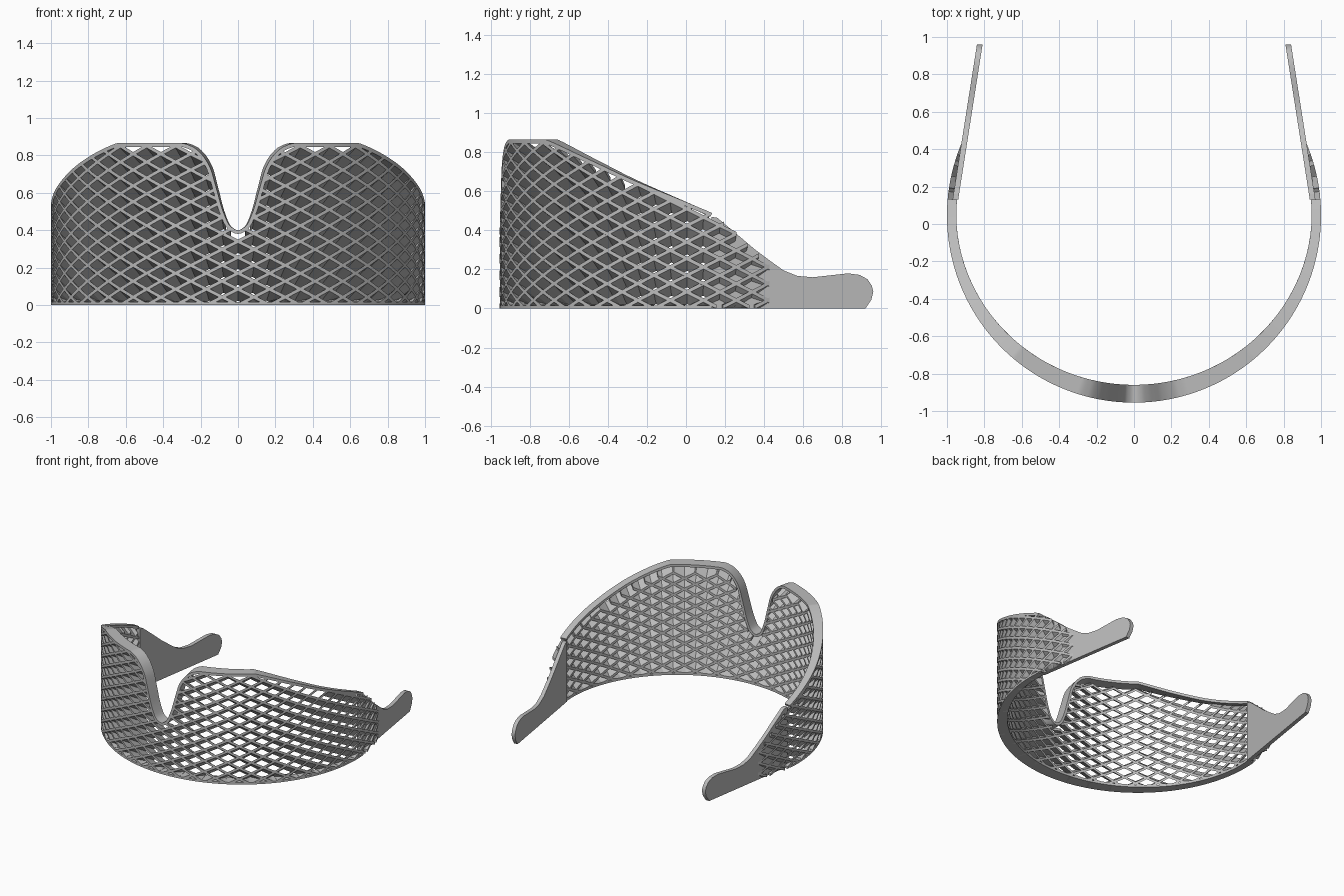
import bpy, bmesh, math

if "Cube" in bpy.data.objects:
    bpy.data.objects.remove(bpy.data.objects["Cube"])

CENTRE_Y = 0.045           # centre of the round band, radius 1
RIM_END, MESH_END = 1.66, 1.966   # angles from the front
PITCH_A, PITCH_Z = 0.17, 0.085    # lattice cell size
HALF, DROP = 0.010, 0.052         # strut half height, inward fall

# Upper edge of the band: angle from the front, height
EDGE = [(0, .40), (.04, .42), (.08, .50), (.115, .62), (.15, .735), (.2, .81),
        (.25, .848), (.31, .865), (.70, .865), (.73, .858), (.994, .765),
        (1.24, .662), (1.575, .525), (1.676, .48), (1.777, .40), (1.881, .31),
        (1.966, .25)]
# Upper edge of a side arm: y, height
ARM = [(.13, .47), (.16, .465), (.25, .39), (.35, .305), (.43, .245), (.5, .195),
       (.57, .167), (.65, .160), (.74, .170), (.83, .180), (.89, .172),
       (.93, .150), (.953, .115), (.96, .085), (.95, .045), (.92, 0), (.13, 0)]

grey = bpy.data.materials.new("light grey plastic")
grey.use_nodes = True
colour = (0.5, 0.5, 0.5, 1)
grey.diffuse_color = colour
grey.node_tree.nodes["Principled BSDF"].inputs["Base Color"].default_value = colour


def edge_height(a):
    """Smooth height of the upper edge at an angle."""
    a = min(abs(a), MESH_END)
    n = len(EDGE)

    def slope(i):
        if i == 0:
            return 0
        p, q = EDGE[max(i - 1, 0)], EDGE[min(i + 1, n - 1)]
        l = (EDGE[i][1] - p[1]) / max(EDGE[i][0] - p[0], 1e-6)
        r = (q[1] - EDGE[i][1]) / max(q[0] - EDGE[i][0], 1e-6)
        return 2 * l * r / (l + r) if l * r > 0 else 0
    i = next(k for k in range(n - 1) if a <= EDGE[k + 1][0])
    (x0, y0), (x1, y1) = EDGE[i], EDGE[i + 1]
    w = x1 - x0
    t = (a - x0) / w
    return (y0 * (1 + 2 * t) * (1 - t) ** 2 + y1 * t * t * (3 - 2 * t)
            + w * t * (1 - t) * (slope(i) * (1 - t) - slope(i + 1) * t))


def thickness(a):
    a = abs(a)
    if a > RIM_END:
        return 0.045 - 0.035 * (a - RIM_END) / (MESH_END - RIM_END)
    return 0.05 + 0.045 * max(math.cos(a), 0) ** 1.5


def on_band(a, z, inner):
    r = 1 - (thickness(a) if inner else 0)
    return (r * math.sin(a), CENTRE_Y - r * math.cos(a), max(z, 0))


def sweep(bm, rings):
    """Join matching cross-sections into a closed bar."""
    rows = [[bm.verts.new(p) for p in ring] for ring in rings]
    n = len(rows[0])
    for a, b in zip(rows, rows[1:]):
        for i in range(n):
            j = (i + 1) % n
            bm.faces.new((a[i], a[j], b[j], b[i]))
    bm.faces.new(rows[0][::-1])
    bm.faces.new(rows[-1])


def finish(bm, name, smooth=True):
    bmesh.ops.recalc_face_normals(bm, faces=bm.faces)
    mesh = bpy.data.meshes.new(name)
    bm.to_mesh(mesh)
    bm.free()
    obj = bpy.data.objects.new(name, mesh)
    bpy.context.collection.objects.link(obj)
    mesh.materials.append(grey)
    if smooth:
        bpy.ops.object.select_all(action='DESELECT')
        obj.select_set(True)
        bpy.context.view_layer.objects.active = obj
        bpy.ops.object.shade_smooth_by_angle(angle=math.radians(30))


# Diagonal struts, falling towards the inside of the band
def strut_ring(a, z):
    fall = DROP * min(1, thickness(a) / 0.05)
    return [on_band(a, z + HALF, False), on_band(a, z - HALF, False),
            on_band(a, max(z - fall, HALF) - HALF, True),
            on_band(a, max(z - fall, HALF) + HALF, True)]


bm = bmesh.new()
STEP = 0.005
steps = int(MESH_END / STEP)
rise = PITCH_Z / PITCH_A
for direction in (1, -1):
    for k in range(-14, 25):
        run = []
        for i in range(-steps, steps + 2):
            a = i * STEP
            z = k * PITCH_Z + direction * rise * a
            if i <= steps and 0.006 < z < edge_height(a) - HALF:
                run.append((a, z))
            else:
                if len(run) > 2:
                    sweep(bm, [strut_ring(*p) for p in run[:-1:6] + run[-1:]])
                run = []
finish(bm, "lattice", smooth=False)

# Upper rim, following the nose notch and the sloping sides
bm = bmesh.new()
rings = []
count = 400
for i in range(count + 1):
    a = RIM_END * (2 * i / count - 1)
    z = edge_height(a)
    s = (edge_height(a + 0.003) - edge_height(a - 0.003)) / 0.006
    length = math.hypot(1, s)
    b, low = a + 0.02 * s / length, z - 0.02 / length
    rings.append([on_band(a, z, False), on_band(a, z, True),
                  on_band(b, low, True), on_band(b, low, False)])
sweep(bm, rings)
finish(bm, "upper_rim")

# Lower rim
bm = bmesh.new()
sweep(bm, [[on_band(a, 0.016, False), on_band(a, 0.016, True),
            on_band(a, 0, True), on_band(a, 0, False)]
           for a in (RIM_END * (i / 60 - 1) for i in range(121))])
finish(bm, "lower_rim")

# Flat side arms
for side, name in ((1, "left_arm"), (-1, "right_arm")):
    bm = bmesh.new()
    rings = []
    for offset in (0, 0.03):
        rings.append([(side * (0.94 - 0.157 * (y - 0.13) + offset), y, z)
                      for y, z in ARM])
    sweep(bm, rings)
    finish(bm, name)
